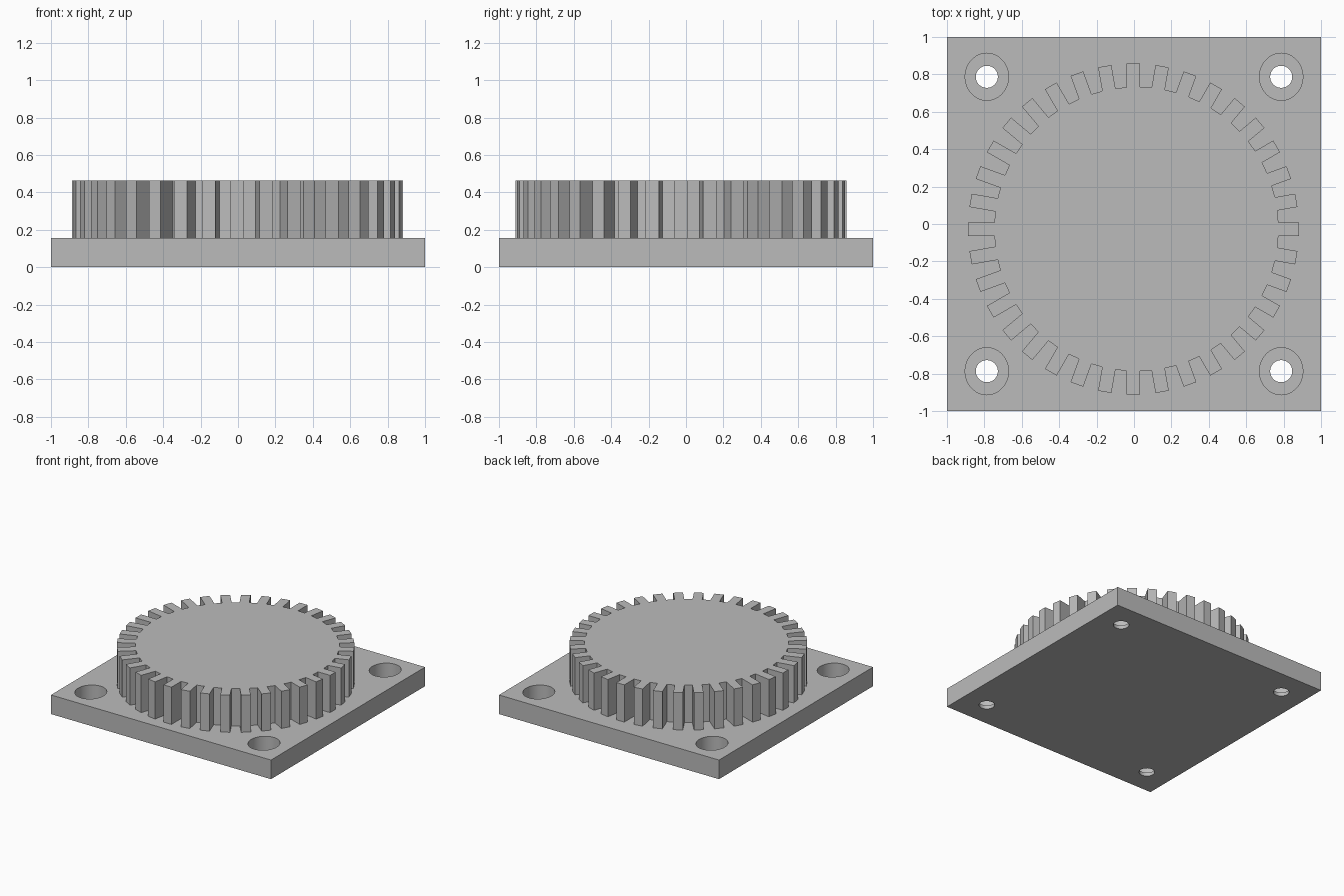
import bpy, bmesh, math
from mathutils import Vector, Matrix

if "Cube" in bpy.data.objects:
    bpy.data.objects.remove(bpy.data.objects["Cube"], do_unlink=True)

PLATE_TOP, GEAR_TOP = 0.157, 0.463
HOLE_OFFSET, BORE_FLOOR = 0.787, 0.03
TEETH, TIP_RADIUS, TOOTH_HALF = 36, 0.884, 0.036
GEAR_CENTRE = Vector((-0.003, -0.027))
BODY_CENTRE, BODY_RADIUS = Vector((0.013, -0.027)), 0.76

grey = bpy.data.materials.new("plain grey")
grey.use_nodes = True
colour = (0.5, 0.5, 0.5, 1)
grey.diffuse_color = colour
grey.node_tree.nodes["Principled BSDF"].inputs["Base Color"].default_value = colour


def make_object(name, bm):
    bmesh.ops.recalc_face_normals(bm, faces=bm.faces)
    mesh = bpy.data.meshes.new(name)
    bm.to_mesh(mesh)
    bm.free()
    mesh.materials.append(grey)
    obj = bpy.data.objects.new(name, mesh)
    bpy.context.collection.objects.link(obj)
    return obj


def corner_cutter(name, rx, ry, bottom, top):
    """Four upright elliptical cylinders, one at each corner."""
    bm = bmesh.new()
    for sx in (-1, 1):
        for sy in (-1, 1):
            place = Matrix.Translation((sx * HOLE_OFFSET, sy * HOLE_OFFSET, (bottom + top) / 2))
            bmesh.ops.create_cone(bm, cap_ends=True, segments=48, radius1=1, radius2=1, depth=1,
                                  matrix=place @ Matrix.Diagonal((rx, ry, top - bottom, 1)))
    cutter = make_object(name, bm)
    cutter.hide_render = True
    return cutter


# Base plate with four counterbored screw holes
bm = bmesh.new()
bmesh.ops.create_cube(bm, size=1, matrix=Matrix.Translation((0, 0, PLATE_TOP / 2))
                      @ Matrix.Diagonal((2, 2, PLATE_TOP, 1)))
plate = make_object("base_plate", bm)
bpy.ops.object.select_all(action="DESELECT")
bpy.context.view_layer.objects.active = plate
plate.select_set(True)
for cutter in (corner_cutter("counterbore_cutter", 0.116, 0.126, BORE_FLOOR, 0.3),
               corner_cutter("screw_hole_cutter", 0.059, 0.059, -0.1, 0.3)):
    cut = plate.modifiers.new(cutter.name, "BOOLEAN")
    cut.operation = "DIFFERENCE"
    cut.solver = "EXACT"
    cut.object = cutter
    bpy.ops.object.modifier_apply(modifier=cut.name)
    bpy.data.objects.remove(cutter, do_unlink=True)
bpy.ops.object.shade_smooth_by_angle(angle=math.radians(30))


# Gear: straight-sided teeth around a slightly offset round body
def root_point(along, side):
    """Where a tooth flank meets the round body."""
    start = GEAR_CENTRE + side - BODY_CENTRE
    b = start.dot(along)
    reach = -b + math.sqrt(b * b - start.length_squared + BODY_RADIUS ** 2)
    return GEAR_CENTRE + side + along * reach


outline = []
for i in range(TEETH):
    angle = math.tau * i / TEETH
    along = Vector((math.cos(angle), math.sin(angle)))
    side = Vector((-along.y, along.x)) * TOOTH_HALF
    tip = GEAR_CENTRE + along * TIP_RADIUS
    outline += [root_point(along, -side), tip - side, tip + side, root_point(along, side)]

bm = bmesh.new()
face = bm.faces.new([bm.verts.new((p.x, p.y, PLATE_TOP)) for p in outline])
raised = bmesh.ops.extrude_face_region(bm, geom=[face], use_keep_orig=True)
bmesh.ops.translate(bm, vec=(0, 0, GEAR_TOP - PLATE_TOP),
                    verts=[g for g in raised["geom"] if isinstance(g, bmesh.types.BMVert)])
make_object("gear_wheel", bm)
